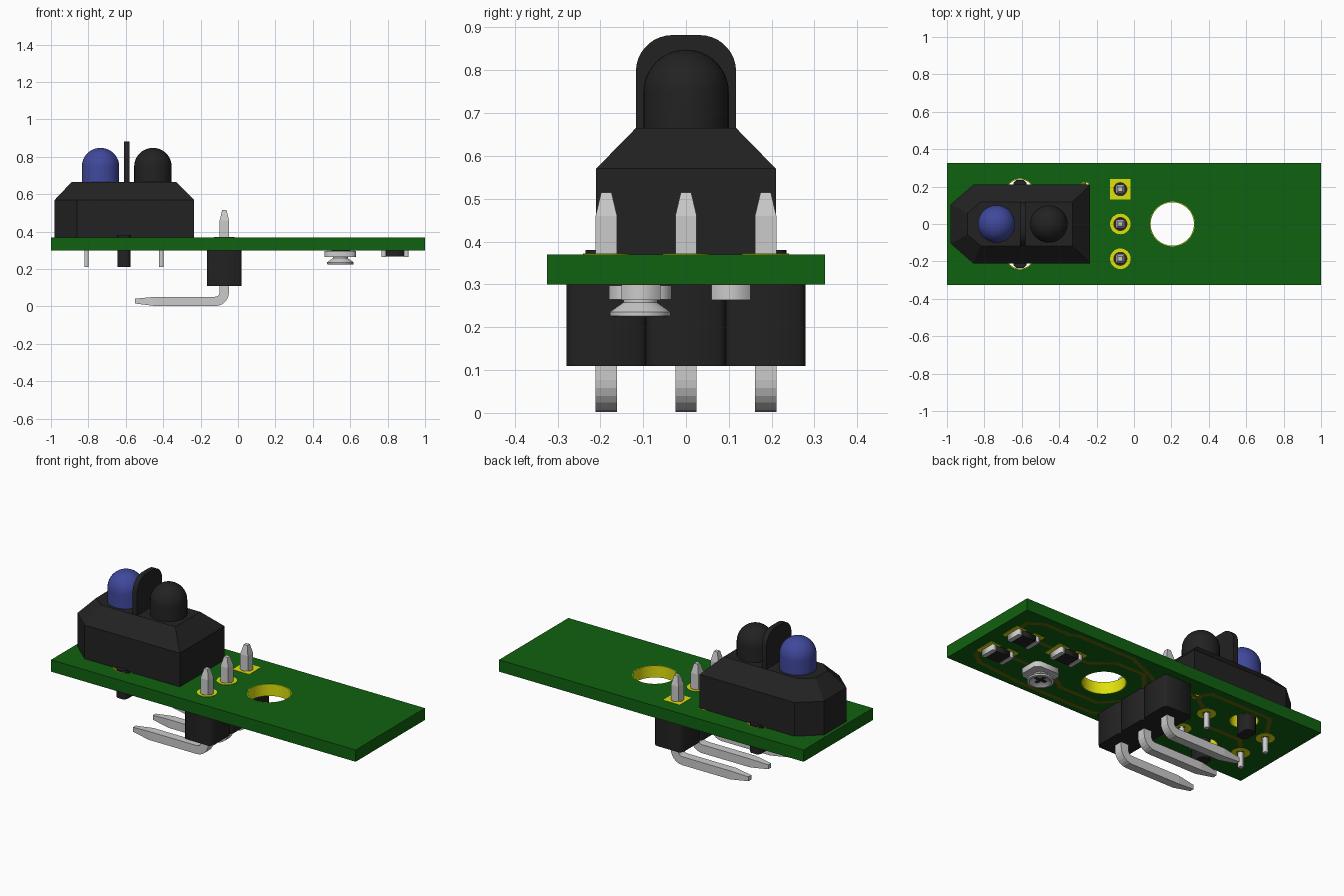
import bpy, bmesh, math
from mathutils import Matrix, Vector

if "Cube" in bpy.data.objects:
    bpy.data.objects.remove(bpy.data.objects["Cube"])


def material(name, rgb):
    m = bpy.data.materials.new(name)
    m.diffuse_color = (*rgb, 1)
    m.use_nodes = True
    m.node_tree.nodes["Principled BSDF"].inputs["Base Color"].default_value = m.diffuse_color
    return m


GREEN = material("solder_mask", (0.005, 0.12, 0.005))
BLACK = material("black_plastic", (0.016, 0.016, 0.016))
BLUE = material("blue_lens", (0.05, 0.065, 0.33))
GOLD = material("gold_plating", (0.75, 0.75, 0.004))
TRACE = material("covered_copper", (0.13, 0.13, 0.004))


def add(name, bm, mat=None, smooth=False):
    bmesh.ops.remove_doubles(bm, verts=bm.verts, dist=1e-5)
    bmesh.ops.recalc_face_normals(bm, faces=bm.faces)
    me = bpy.data.meshes.new(name)
    bm.to_mesh(me)
    bm.free()
    ob = bpy.data.objects.new(name, me)
    bpy.context.collection.objects.link(ob)
    if mat:
        me.materials.append(mat)
    if smooth:
        bpy.ops.object.select_all(action='DESELECT')
        ob.select_set(True)
        bpy.context.view_layer.objects.active = ob
        bpy.ops.object.shade_smooth_by_angle(angle=math.radians(35))
    return ob


def circle(x, y, r, n=32):
    return [(x + r * math.cos(2 * math.pi * i / n), y + r * math.sin(2 * math.pi * i / n)) for i in range(n)]


def rect(x0, x1, y0, y1, c=0.0):
    if not c:
        return [(x0, y0), (x1, y0), (x1, y1), (x0, y1)]
    return [(x0 + c, y0), (x1 - c, y0), (x1, y0 + c), (x1, y1 - c),
            (x1 - c, y1), (x0 + c, y1), (x0, y1 - c), (x0, y0 + c)]


def plate(name, loops, z0, z1, mat=None, smooth=False, matrix=None):
    """Extrude an outline; further loops become holes."""
    cu = bpy.data.curves.new(name + "_outline", 'CURVE')
    cu.dimensions, cu.fill_mode, cu.extrude = '2D', 'BOTH', (z1 - z0) / 2
    for pts in loops:
        s = cu.splines.new('POLY')
        s.points.add(len(pts) - 1)
        for p, q in zip(s.points, pts):
            p.co = (q[0], q[1], 0, 1)
        s.use_cyclic_u = True
    tmp = bpy.data.objects.new(name + "_outline", cu)
    bpy.context.collection.objects.link(tmp)
    dg = bpy.context.evaluated_depsgraph_get()
    me = bpy.data.meshes.new_from_object(tmp.evaluated_get(dg))
    bm = bmesh.new()
    bm.from_mesh(me)
    bpy.data.objects.remove(tmp)
    bpy.data.meshes.remove(me)
    bmesh.ops.translate(bm, verts=bm.verts, vec=(0, 0, (z0 + z1) / 2))
    if matrix:
        bm.transform(matrix)
    return add(name, bm, mat, smooth)


def skin(name, rings, mat=None):
    """Join equal rings of points into a capped solid."""
    bm = bmesh.new()
    vs = [[bm.verts.new(p) for p in r] for r in rings]
    n = len(rings[0])
    for a, b in zip(vs, vs[1:]):
        for i in range(n):
            bm.faces.new((a[i], a[(i + 1) % n], b[(i + 1) % n], b[i]))
    bm.faces.new(vs[0])
    bm.faces.new(vs[-1])
    return add(name, bm, mat)


def lathe(name, profile, x, y, mat=None, n=32):
    bm = bmesh.new()
    vs = [bm.verts.new((r, 0, z)) for r, z in profile]
    es = [bm.edges.new(p) for p in zip(vs, vs[1:])]
    bmesh.ops.spin(bm, geom=vs + es, cent=(0, 0, 0), axis=(0, 0, 1), angle=2 * math.pi, steps=n)
    bmesh.ops.translate(bm, verts=bm.verts, vec=(x, y, 0))
    return add(name, bm, mat, True)


# Circuit board with its drilled holes
Z0, Z1 = 0.30, 0.37
PIN_X, PIN_Y = -0.073, (-0.186, 0.0, 0.186)
plated = [(0.205, 0.0, 0.12), (-0.26, 0.2, 0.025)]
plated += [(-0.61, s * 0.165, 0.078) for s in (-1, 1)]
plated += [(PIN_X, y, 0.039) for y in PIN_Y]
plated += [(x, y, 0.025) for x in (-0.81, -0.41) for y in (-0.1, 0.1)]
plate("circuit_board", [rect(-1, 1, -0.325, 0.325)] + [circle(*h) for h in plated], Z0, Z1, GREEN, True)
for x, y, r in plated:
    plate("hole_plating", [circle(x, y, r), circle(x, y, r - 0.004)], Z0, Z1, GOLD, True)

# Solder pads, the first header pad square
for i, y in enumerate(PIN_Y):
    edge = rect(PIN_X - 0.055, PIN_X + 0.055, y - 0.055, y + 0.055) if i == 2 else circle(PIN_X, y, 0.055)
    for z in (Z0 - 0.002, Z1):
        plate("header_pad", [edge, circle(PIN_X, y, 0.036)], z, z + 0.002, GOLD)
for x in (-0.81, -0.41):
    for y in (-0.1, 0.1):
        plate("sensor_pad", [circle(x, y, 0.05), circle(x, y, 0.023)], Z0 - 0.002, Z0, GOLD)

# Copper tracks under the board
tracks = [
    [(0.91, 0.105), (0.91, 0.22), (0.83, 0.27), (0.66, 0.27), (0.62, 0.29), (0.25, 0.29), (0.02, 0.19), (-0.07, 0.186)],
    [(0.91, -0.105), (0.91, -0.2), (0.84, -0.25), (0.56, -0.28), (0.05, -0.28), (-0.07, -0.186)],
    [(0.77, 0.105), (0.62, 0.105)], [(0.77, -0.105), (0.63, -0.105)],
    [(0.48, 0.105), (0.4, 0.105), (0.28, 0.2), (0.1, 0.2), (-0.07, 0.0)],
    [(0.46, -0.105), (0.35, -0.18), (0.1, -0.18), (-0.07, 0.0)],
    [(-0.07, 0.186), (-0.26, 0.2), (-0.41, 0.1)], [(-0.07, -0.186), (-0.3, -0.186), (-0.41, -0.1)],
    [(-0.41, 0.1), (-0.5, 0.0), (-0.72, 0.0), (-0.81, -0.1)], [(-0.81, 0.1), (-0.7, 0.27), (-0.3, 0.27), (-0.26, 0.2)],
]
for path in tracks:
    bm = bmesh.new()
    for a, b in zip(path, path[1:]):
        a, b = Vector(a), Vector(b)
        d = (b - a).normalized() * 0.012
        n = Vector((-d.y, d.x))
        bm.faces.new([bm.verts.new((*p, Z0 - 0.001)) for p in (a - d + n, b + d + n, b + d - n, a - d - n)])
    add("copper_track", bm, TRACE)

# Sensor housing with sloped shoulders
def hexagon(x0, x1, y, cx, cy, z):
    return [(x0, -y + cy, z), (x0 + cx, -y, z), (x1, -y, z), (x1, y, z), (x0 + cx, y, z), (x0, y - cy, z)]


skin("sensor_housing", [hexagon(-0.98, -0.235, 0.21, 0.12, 0.105, Z1),
                        hexagon(-0.98, -0.235, 0.21, 0.12, 0.105, 0.57),
                        hexagon(-0.89, -0.33, 0.117, 0.07, 0.06, 0.665)], BLACK)

# Emitter and receiver domes
dome = [(0.0, 0.65), (0.1, 0.65)] + [(0.1 * math.cos(a * math.pi / 24), 0.748 + 0.1 * math.sin(a * math.pi / 24)) for a in range(13)]
lathe("emitter_lens", dome, -0.735, 0, BLUE)
lathe("receiver_lens", dome, -0.455, 0, BLACK)

# Round-cornered divider between the domes
fin = [(-0.117, 0.64), (0.117, 0.64)]
for cx, start in ((0.032, 0), (-0.032, 90)):
    fin += [(cx + 0.085 * math.cos(math.radians(start + t)), 0.797 + 0.085 * math.sin(math.radians(start + t)))
            for t in range(0, 91, 10)]
yz = Matrix(((0, 0, 1, 0), (1, 0, 0, 0), (0, 1, 0, 0), (0, 0, 0, 1)))
plate("lens_divider", [fin], -0.61, -0.58, BLACK, True, yz)

# Sensor legs and locating pegs
for s in (-1, 1):
    for x in (-0.81, -0.41):
        plate("sensor_leg", [rect(x - 0.012, x + 0.012, s * 0.1 - 0.012, s * 0.1 + 0.012)], 0.21, 0.38)
    plate("locating_peg", [rect(-0.645, -0.575, s * 0.185 - 0.05, s * 0.185 + 0.05, 0.015)], 0.21, 0.38, BLACK)

# Header blocks and bent pins
bend = [(PIN_X - 0.05 + 0.05 * math.cos(t), 0.077 - 0.05 * math.sin(t), t) for t in (math.pi * k / 12 for k in range(7))]
spine = [(PIN_X, 0.515, 0, 0.012), (PIN_X, 0.46, 0, 0.025)] + [(*b, 0.025) for b in bend]
spine += [(-0.44, 0.027, math.pi / 2, 0.025), (-0.55, 0.029, math.pi / 2, 0.013)]
for y in PIN_Y:
    plate("header_block", [rect(-0.165, 0.02, y - 0.093, y + 0.093, 0.016)], 0.11, Z0, BLACK)
    rings = []
    for x, z, t, h in spine:
        u, w = h * math.cos(t), -h * math.sin(t)
        rings.append([(x + u, y - h, z + w), (x + u, y + h, z + w), (x - u, y + h, z - w), (x - u, y - h, z - w)])
    skin("header_pin", rings)

# Surface-mount chips with metal end caps
for x, y in ((0.84, 0.105), (0.84, -0.105), (0.55, 0.105)):
    plate("chip_body", [rect(x - 0.052, x + 0.052, y - 0.043, y + 0.043)], 0.267, Z0, BLACK)
    for s in (-1, 1):
        c = x + s * 0.06
        plate("chip_cap", [rect(c - 0.012, c + 0.012, y - 0.046, y + 0.046)], 0.264, Z0)
        plate("chip_pad", [rect(c - 0.035, c + 0.035, y - 0.06, y + 0.06)], Z0 - 0.002, Z0, GOLD)

# Trimmer with slotted dial
TX, TY = 0.547, -0.107
plate("trimmer_base", [rect(TX - 0.085, TX + 0.085, TY - 0.073, TY + 0.073, 0.025)], 0.265, 0.297)
lathe("trimmer_dial", [(0, 0.27), (0.04, 0.27), (0.04, 0.258), (0.071, 0.236), (0.071, 0.226),
                       (0.058, 0.224), (0.035, 0.238), (0, 0.238)], TX, TY, n=24)
for a, b in ((0.04, 0.01), (0.01, 0.04)):
    plate("dial_slot", [rect(TX - a, TX + a, TY - b, TY + b)], 0.2365, 0.245, BLACK)
